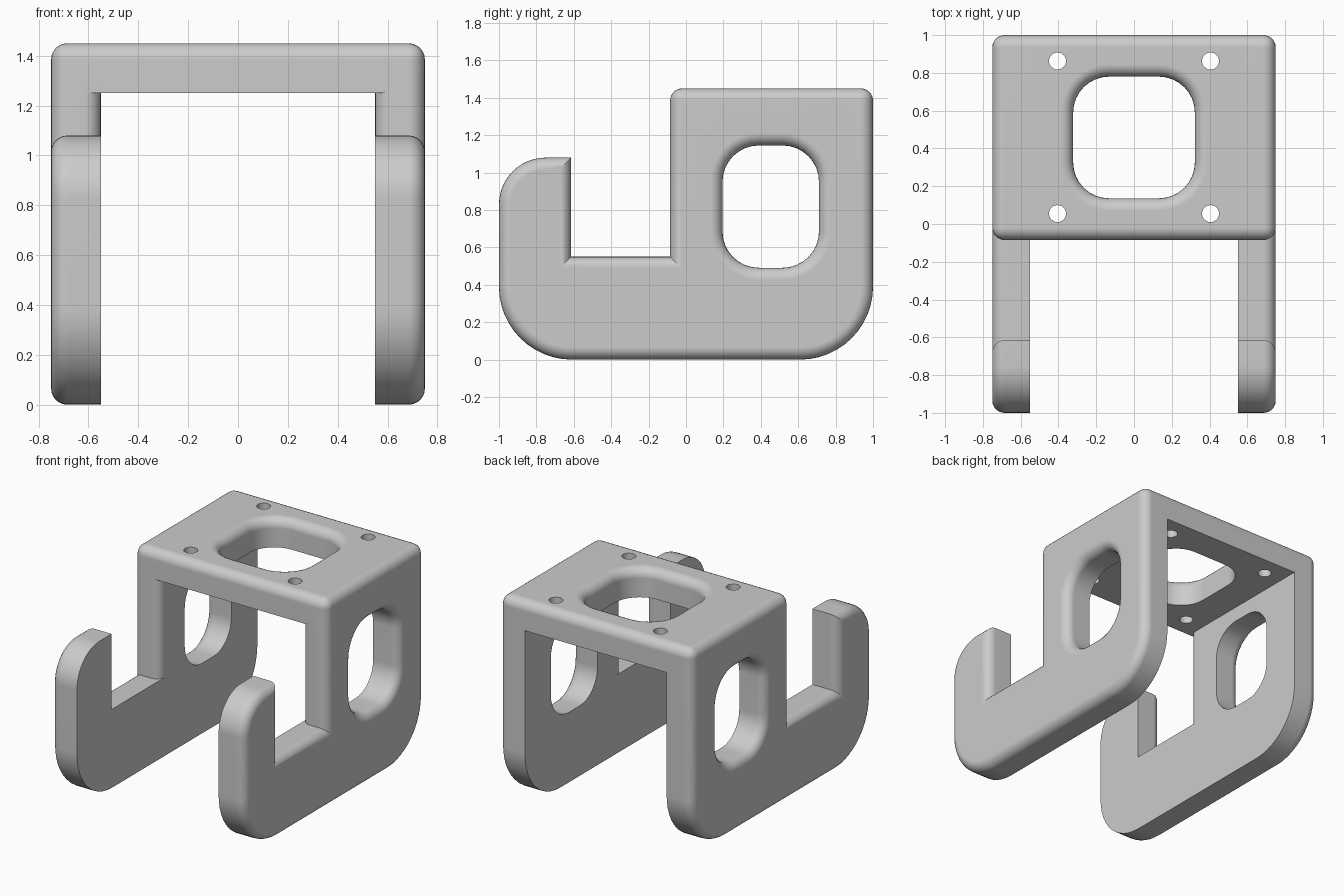
import bpy, bmesh
from math import sin, cos, pi, radians
from mathutils import Vector

cube = bpy.data.objects.get("Cube")
if cube:
    bpy.data.objects.remove(cube, do_unlink=True)

HALF_W = 0.75      # half width over both side plates
INNER = 0.55       # inner face of the side plates
TOP, UNDER = 1.45, 1.25
FRONT, BACK = -0.085, 1.0
FLOOR = 0.55       # bottom of the hook notch
FILLET = 0.065
STEPS = 6


def arc(cx, cy, r, start, end, n=12):
    """Points on a circular arc, angles in degrees."""
    angles = [radians(start + (end - start) * i / n) for i in range(n + 1)]
    return [(cx + r * cos(a), cy + r * sin(a)) for a in angles]


def rounded_rect(cx, cy, hx, hy, r):
    pts = []
    for sx, sy, a in ((1, 1, 0), (-1, 1, 90), (-1, -1, 180), (1, -1, 270)):
        pts += arc(cx + sx * (hx - r), cy + sy * (hy - r), r, a, a + 90, 8)
    return pts


def loft(name, rings):
    """Closed solid through rings of equal point count."""
    bm = bmesh.new()
    loops = [[bm.verts.new(p) for p in ring] for ring in rings]
    n = len(loops[0])
    for a, b in zip(loops, loops[1:]):
        for i in range(n):
            j = (i + 1) % n
            bm.faces.new((a[i], a[j], b[j], b[i]))
    bm.faces.new(loops[0][::-1])
    bm.faces.new(loops[-1])
    bmesh.ops.recalc_face_normals(bm, faces=bm.faces)
    mesh = bpy.data.meshes.new(name)
    bm.to_mesh(mesh)
    bm.free()
    obj = bpy.data.objects.new(name, mesh)
    bpy.context.collection.objects.link(obj)
    return obj


def prism_z(name, pts, z0, z1):
    return loft(name, [[(x, y, z) for x, y in pts] for z in (z0, z1)])


def flared_window(name, rect, surface, place):
    """Window cutter whose outer rim is rounded over."""
    cx, cy, hx, hy, r = rect
    levels = [(surface - 0.3, 0)]
    for i in range(STEPS + 1):
        t = pi / 2 * i / STEPS
        levels.append((surface - FILLET + FILLET * sin(t), FILLET * (1 - cos(t))))
    levels.append((surface + 0.1, FILLET))
    return loft(name, [[place(u, v, h) for u, v in
                        rounded_rect(cx, cy, hx + d, hy + d, r + d)]
                       for h, d in levels])


# Hooked side outline, extruded across the full width
outline = (arc(-0.61, 0.39, 0.39, 180, 270) + arc(0.61, 0.39, 0.39, 270, 360)
           + [(BACK, TOP), (FRONT, TOP), (FRONT, FLOOR), (-0.615, FLOOR), (-0.615, 1.08)]
           + arc(-0.75, 0.83, 0.25, 90, 180))
bracket = loft("hook_bracket", [[(x, y, z) for y, z in outline]
                                for x in (-HALF_W, HALF_W)])

# Round over the outer edges
bm = bmesh.new()
bm.from_mesh(bracket.data)
edges = []
for e in bm.edges:
    a, b = (v.co for v in e.verts)
    on_side = abs(a.x - b.x) < 0.01
    on_top = min(a.z, b.z) > TOP - 0.01
    if on_side or on_top:
        edges.append(e)
bmesh.ops.bevel(bm, geom=edges, offset=FILLET, offset_type='OFFSET', segments=STEPS,
                profile=0.5, affect='EDGES', clamp_overlap=False)
bmesh.ops.recalc_face_normals(bm, faces=bm.faces)
bm.to_mesh(bracket.data)
bm.free()

# Space between the side plates, open ahead of the top plate
def plan(y0, y1):
    return [(-INNER, y0), (INNER, y0), (INNER, y1), (-INNER, y1)]

channel = [(-2, -1), (-2, 2), (FRONT, 2), (FRONT, UNDER), (2, UNDER), (2, -1)]
cutters = [loft("channel_cutter", [[(x, y, z) for y, z in channel]
                                   for x in (-INNER, INNER)])]

# Rounded inner front edges of the posts
for s in (-1, 1):
    pts = arc(INNER + FILLET, FRONT + FILLET, FILLET, 270, 180, STEPS)
    pts += [(0.5, FRONT + FILLET), (0.5, FRONT - 0.1), (INNER + FILLET, FRONT - 0.1)]
    cutters.append(prism_z("post_edge_cutter", [(s * x, y) for x, y in pts],
                           FLOOR, UNDER))

# Windows in the top and both sides
cutters.append(flared_window("top_window_cutter", (0, 0.458, 0.322, 0.322, 0.19), TOP,
                             lambda u, v, h: (u, v, h)))
for s in (-1, 1):
    cutters.append(flared_window("side_window_cutter", (0.453, 0.818, 0.258, 0.327, 0.195),
                                 HALF_W, lambda u, v, h: (s * h, u, v)))

# Four screw holes
for x in (-0.405, 0.405):
    for y in (0.055, 0.863):
        cutters.append(prism_z("screw_hole_cutter", arc(x, y, 0.045, 0, 360, 24)[:-1],
                               1.1, 1.6))

for c in cutters:
    c.hide_render = True
    mod = bracket.modifiers.new(c.name, 'BOOLEAN')
    mod.operation = 'DIFFERENCE'
    mod.solver = 'EXACT'
    mod.object = c

# Bake the cuts and drop the cutters
bpy.context.view_layer.update()
graph = bpy.context.evaluated_depsgraph_get()
baked = bpy.data.meshes.new_from_object(bracket.evaluated_get(graph))
bracket.modifiers.clear()
bracket.data = baked
for c in cutters:
    bpy.data.objects.remove(c, do_unlink=True)

# Single grey finish
grey = bpy.data.materials.new("plain_grey")
grey.use_nodes = True
colour = (0.6, 0.6, 0.6, 1)
grey.diffuse_color = colour
grey.node_tree.nodes["Principled BSDF"].inputs["Base Color"].default_value = colour
bracket.data.materials.clear()
bracket.data.materials.append(grey)

# Smooth fillets, crisp corners
bpy.ops.object.select_all(action='DESELECT')
bracket.select_set(True)
bpy.context.view_layer.objects.active = bracket
bpy.ops.object.shade_smooth_by_angle(angle=radians(30))
weighted = bracket.modifiers.new("even_shading", 'WEIGHTED_NORMAL')
weighted.keep_sharp = True
